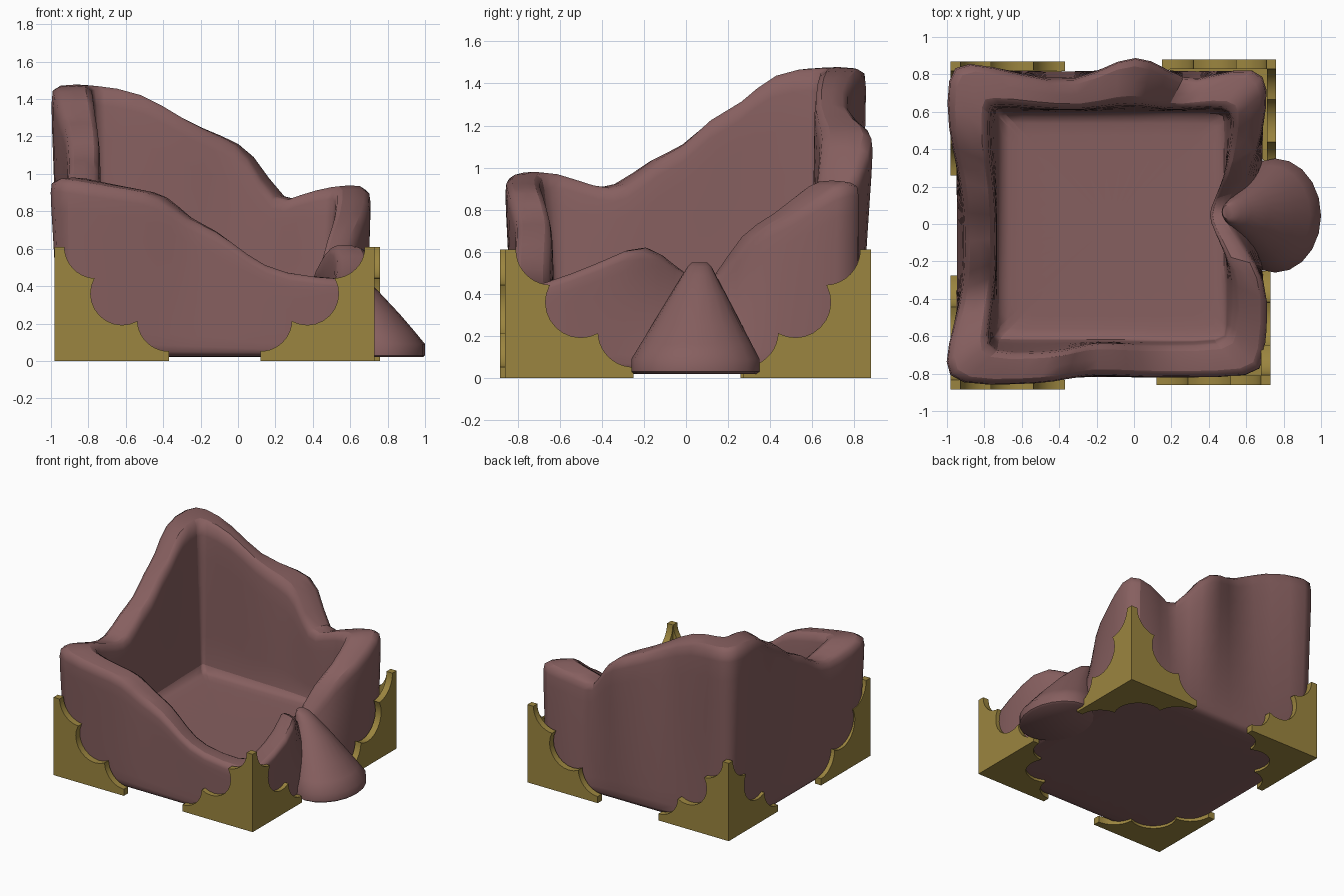
import bpy, bmesh, math

if "Cube" in bpy.data.objects:
    bpy.data.objects.remove(bpy.data.objects["Cube"])

def material(name, rgb):
    m = bpy.data.materials.new(name)
    m.diffuse_color = (*rgb, 1)
    m.use_nodes = True
    m.node_tree.nodes["Principled BSDF"].inputs["Base Color"].default_value = m.diffuse_color
    return m

cloth = material("cloth", (0.24, 0.115, 0.115))
brass = material("brass", (0.33, 0.235, 0.05))

def finish(bm, name, mat, angle, subdiv=0):
    bmesh.ops.recalc_face_normals(bm, faces=bm.faces)
    me = bpy.data.meshes.new(name)
    bm.to_mesh(me)
    bm.free()
    ob = bpy.data.objects.new(name, me)
    bpy.context.collection.objects.link(ob)
    me.materials.append(mat)
    if subdiv:
        mod = ob.modifiers.new("smooth", 'SUBSURF')
        mod.levels = mod.render_levels = subdiv
    bpy.ops.object.select_all(action='DESELECT')
    bpy.context.view_layer.objects.active = ob
    ob.select_set(True)
    bpy.ops.object.shade_smooth_by_angle(angle=math.radians(angle))

def loft(rings):
    """Skin a list of equal-length point rings and cap both ends."""
    bm = bmesh.new()
    vr = [[bm.verts.new(p) for p in r] for r in rings]
    n = len(vr[0])
    for a, b in zip(vr, vr[1:]):
        for i in range(n):
            bm.faces.new((a[i], a[(i + 1) % n], b[(i + 1) % n], b[i]))
    bm.faces.new(vr[0])
    bm.faces.new(vr[-1])
    return bm

# Open sack: per wall, rim samples (distance along, height, outward bulge)
FRONT = [(-.96, .98, .05), (-.6, .92, .04), (-.43, .9, .03), (-.28, .76, -.01),
         (-.12, .71, -.01), (.06, .57, 0), (.24, .465, 0), (.66, .44, 0)]
RIGHT = [(-.74, .44, .01), (-.38, .57, .04), (-.22, .66, -.03), (-.04, .52, -.15),
         (.06, .46, -.2), (.16, .46, -.15), (.32, .71, -.05), (.5, .77, 0), (.74, .95, .04)]
BACK = [(.66, .94, .03), (.42, .9, -.02), (.27, .82, -.07), (.09, 1.14, .08), (-.07, 1.2, .08),
        (-.32, 1.29, -.08), (-.6, 1.45, -.02), (-.92, 1.48, .07)]
LEFT = [(.8, 1.48, .06), (.5, 1.47, .05), (.32, 1.3, 0), (.14, 1.25, -.03), (-.02, 1.09, -.04),
        (-.17, 1.06, -.04), (-.36, .9, -.03), (-.52, .91, .01), (-.76, .99, .08)]
X, Y, FLOOR = 0, 1, 0.32
rim = []
# wall: samples, facing axis, sign, outer depth, inner depth, inner share of the bulge
for pts, axis, sign, outer, inner, share in [
        (FRONT, Y, -1, .82, .645, 1), (RIGHT, X, 1, .69, .51, .6),
        (BACK, Y, 1, .82, .62, .2), (LEFT, X, -1, .95, .75, .4)]:
    for s, z, bulge in pts:
        # the inside face is shorter along the wall than the outside
        s_in = s * .78 if axis == X else (s + .13) * .78 - .13
        def at(along, depth):
            return (sign * depth, along) if axis == X else (along, sign * depth)
        rim.append((at(s, outer + bulge), at(s_in, inner + share * bulge), z,
                    at(s, outer), at(s_in, inner - .02)))

def ring(inside, t, drop=0.0, shrink=1.0, pull=0.0):
    """Ring round the walls: t runs from foot (0) to rim (1)."""
    out = []
    for o, i, z, fo, fi in rim:
        top, foot, base = (i, fi, FLOOR) if inside else (o, fo, 0.02)
        x, y = [lerp(lerp(foot[k], top[k], t), (o if inside else i)[k], pull) for k in (X, Y)]
        out.append(((x + .13) * shrink - .13, y * shrink, lerp(base, z, t) - drop))
    return out

def lerp(a, b, t):
    return a + (b - a) * t

sack = loft([ring(0, 0, 0, .75), ring(0, 0, 0, .96), ring(0, 0, -.02)]
            + [ring(0, t) for t in (.12, .4, .7)]
            + [ring(0, 1, .04), ring(0, 1, 0, 1, .06), ring(1, 1, 0, 1, .06), ring(1, 1, .04)]
            + [ring(1, t) for t in (.55, .2)]
            + [ring(1, 0, -.02), ring(1, 0, 0, .92), ring(1, 0, 0, .7)])
finish(sack, "sack", cloth, 60, 1)

# Gathered flap: slanted cone hanging outside the pinch in the right wall
def flap_ring(z, trim=1.0, sides=20):
    f = 1 - min(max((z - .09) / .46, 0), 1)
    g = f ** .8
    cx, cy, rx, ry = .5 + .255 * g, .065 - .02 * f, (.035 + .21 * g) * trim, (.045 + .26 * f) * trim
    turn = [2 * math.pi * k / sides for k in range(sides)]
    return [(cx + rx * math.cos(a), cy + ry * math.sin(a), z) for a in turn]

flap = loft([flap_ring(.02, .95)] + [flap_ring(z) for z in (.03, .09, .16, .25, .4, .49, .53)]
            + [flap_ring(.55, .8)])
finish(flap, "gathered_flap", cloth, 45)

# Corner brackets: three scalloped plates meeting in a corner
L, T, R = 0.61, 0.05, 0.168
profile = [(0, 0), (0, L)]
for cu, cv, a0, a1 in [(.22, L, 180, 268), (.36, .36, 151, 299), (L, .22, 182, 270)]:
    for k in range(11):
        a = math.radians(lerp(a0, a1, k / 10))
        profile.append((cu + R * math.cos(a), cv + R * math.sin(a)))
profile.append((L, 0))

def bracket(name, x, y):
    sx, sy = (-1 if x > 0 else 1), (-1 if y > 0 else 1)
    bm = bmesh.new()
    # plate maps: front/back wall, side wall, underside
    for place in (lambda u, v, w: (u, w, v), lambda u, v, w: (w, u, v), lambda u, v, w: (u, v, w)):
        lo, hi = [[bm.verts.new((x + sx * q[0], y + sy * q[1], q[2]))
                   for q in (place(u, v, w) for u, v in profile)] for w in (0, T)]
        n = len(lo)
        bm.faces.new(lo)
        bm.faces.new(hi)
        for i in range(n):
            j = (i + 1) % n
            bm.faces.new((lo[i], lo[j], hi[j], hi[i]))
    finish(bm, name, brass, 25)

for name, x, y in [("front_left", -.98, -.885), ("front_right", .73, -.86),
                   ("back_right", .76, .88), ("back_left", -.98, .87)]:
    bracket(name + "_bracket", x, y)
